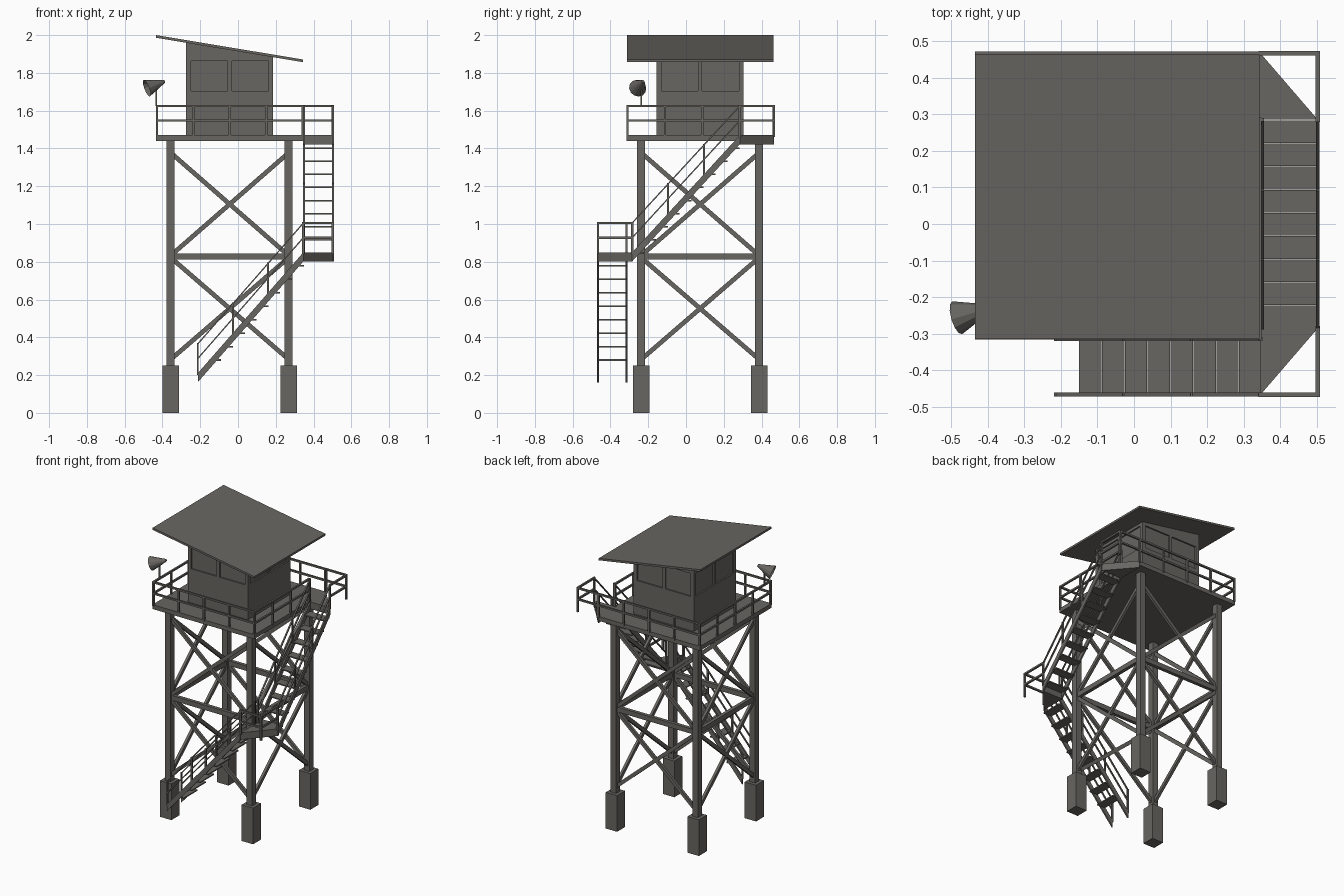
import bpy, bmesh, math
from mathutils import Vector, Matrix

if "Cube" in bpy.data.objects:
    bpy.data.objects.remove(bpy.data.objects["Cube"])

mat = bpy.data.materials.new("weathered_grey")
mat.diffuse_color = (0.14, 0.132, 0.12, 1)
mat.use_nodes = True
mat.node_tree.nodes["Principled BSDF"].inputs["Base Color"].default_value = mat.diffuse_color

CX, CY = -0.044, 0.075          # tower axis
LEG, DECK = 0.3125, 0.39        # half spacing of legs, half size of deck
DECK_Z, LAND_Z, RAIL_H = 1.47, 0.85, 0.155
IN, OUT = 0.35, 0.502           # stair lines measured outwards on the x side
YIN, YOUT = -0.314, -0.466      # stair lines on the front side


def finish(name, bm):
    bmesh.ops.recalc_face_normals(bm, faces=bm.faces)
    me = bpy.data.meshes.new(name)
    bm.to_mesh(me)
    bm.free()
    me.materials.append(mat)
    ob = bpy.data.objects.new(name, me)
    bpy.context.collection.objects.link(ob)
    return ob


def hull8(bm, a, b):
    """Solid between two matching outlines."""
    a = [bm.verts.new(v) for v in a]
    b = [bm.verts.new(v) for v in b]
    bm.faces.new(a)
    bm.faces.new(b)
    n = len(a)
    for i in range(n):
        j = (i + 1) % n
        bm.faces.new((a[i], a[j], b[j], b[i]))


def box(bm, x0, x1, y0, y1, z0, z1):
    ring = [(x0, y0), (x1, y0), (x1, y1), (x0, y1)]
    hull8(bm, [(x, y, z0) for x, y in ring], [(x, y, z1) for x, y in ring])


def post(bm, x, y, z0, z1, r):
    box(bm, x - r, x + r, y - r, y + r, z0, z1)


def beam(bm, p, q, w, h):
    """Bar with upright ends: w across, h vertically."""
    p, q = Vector(p), Vector(q)
    d = q - p
    s = Vector((-d.y, d.x, 0)).normalized() * w / 2
    u = Vector((0, 0, h / 2))
    corners = [s + u, s - u, -s - u, -s + u]
    hull8(bm, [p + c for c in corners], [q + c for c in corners])


def railing(bm, p, q, bays, t=0.012):
    """Top rail, middle rail and posts above a floor line p-q."""
    p, q = Vector(p), Vector(q)
    for h in (RAIL_H, RAIL_H / 2):
        up = Vector((0, 0, h))
        beam(bm, p + up, q + up, t, t)
    for i in range(bays + 1):
        c = p.lerp(q, i / bays)
        post(bm, c.x, c.y, c.z - 0.01, c.z + RAIL_H + t / 2, t / 2)


# footings and legs
legs = [(CX + sx * LEG, CY + sy * LEG) for sx, sy in ((-1, -1), (1, -1), (1, 1), (-1, 1))]
bm = bmesh.new()
for x, y in legs:
    post(bm, x, y, 0, 0.25, 0.0435)
finish("footings", bm)
bm = bmesh.new()
for x, y in legs:
    post(bm, x, y, 0.25, 1.44, 0.021)
finish("legs", bm)

# cross bracing on all four sides
bm = bmesh.new()
for i in range(4):
    a, b = Vector((*legs[i], 0)), Vector((*legs[(i + 1) % 4], 0))
    d = (b - a).normalized() * 0.02
    a, b = a + d, b - d
    at = lambda v, z: (v.x, v.y, z)
    beam(bm, at(a, 0.828), at(b, 0.828), 0.024, 0.034)
    for lo, hi in ((0.30, 0.805), (0.85, 1.36)):
        beam(bm, at(a, lo), at(b, hi), 0.018, 0.032)
        beam(bm, at(a, hi), at(b, lo), 0.018, 0.032)
finish("cross_braces", bm)

# deck and its railing
bm = bmesh.new()
box(bm, CX - DECK, CX + DECK, CY - DECK, CY + DECK, 1.44, DECK_Z)
finish("deck", bm)
x0, x1, y0, y1 = CX - DECK + .005, CX + DECK - .003, CY - DECK + .005, CY + DECK
bm = bmesh.new()
railing(bm, (x0, y0, DECK_Z), (x1, y0, DECK_Z), 4)
railing(bm, (x0, y0, DECK_Z), (x0, y1, DECK_Z), 4)
railing(bm, (x0, y1, DECK_Z), (x1, y1, DECK_Z), 4)
railing(bm, (x1, y0, DECK_Z), (x1, 0.285, DECK_Z), 3)
finish("deck_railing", bm)

# triangular landings with railings round the square corner
for name, z, s in (("lower", LAND_Z, -1), ("upper", DECK_Z, 1)):
    bm = bmesh.new()
    tri = [(IN - .004, s * 0.466), (OUT, s * 0.285), (IN - .004, s * 0.285)]
    hull8(bm, [(x, y, z - 0.048) for x, y in tri], [(x, y, z) for x, y in tri])
    finish(name + "_landing", bm)
    bm = bmesh.new()
    railing(bm, (IN - .004, s * 0.466, z), (OUT, s * 0.466, z), 1)
    railing(bm, (OUT, s * 0.466, z), (OUT, s * 0.285, z), 1)
    finish(name + "_landing_railing", bm)

# lower flight, along the front
string, rails, treads = bmesh.new(), bmesh.new(), bmesh.new()
for y in (YIN, YOUT):
    a, b = (-0.213, y, 0.21), (0.346, y, LAND_Z)
    off = Vector((0, 0, -0.024))
    beam(string, Vector(a) + off, Vector(b) + off, 0.010, 0.048)
    railing(rails, a, b, 3, 0.010)
for k in range(8):
    x, z = -0.15 + 0.0625 * k, 0.28 + 0.0714 * k
    box(treads, x, x + 0.061, YOUT, YIN, z - 0.004, z + 0.004)
for nm, b in (("stringers", string), ("handrails", rails), ("treads", treads)):
    finish("lower_stair_" + nm, b)

# upper flight, along the right side
string, rails, treads = bmesh.new(), bmesh.new(), bmesh.new()
for x in (IN, OUT):
    a, b = (x, -0.285, LAND_Z), (x, 0.285, DECK_Z)
    off = Vector((0, 0, -0.024))
    beam(string, Vector(a) + off, Vector(b) + off, 0.010, 0.048)
    railing(rails, a, b, 3, 0.010)
for k in range(9):
    y, z = -0.285 + 0.0633 * k, LAND_Z - 0.004 + 0.0695 * k
    box(treads, IN, OUT, y, y + 0.0618, z - 0.004, z + 0.004)
for nm, b in (("stringers", string), ("handrails", rails), ("treads", treads)):
    finish("upper_stair_" + nm, b)

# cabin with sloped top
H = 0.23
roof_z = lambda x: 1.993 - 0.166 * (x + 0.434)
bm = bmesh.new()
ring = [(CX - H, CY - H), (CX + H, CY - H), (CX + H, CY + H), (CX - H, CY + H)]
hull8(bm, [(x, y, DECK_Z) for x, y in ring], [(x, y, roof_z(x)) for x, y in ring])
cabin = finish("cabin", bm)

# two recessed windows cut in every wall
bm = bmesh.new()
for i in range(4):
    part = bmesh.new()
    for c in (-0.108, 0.108):
        box(part, c - 0.097, c + 0.097, -H - 0.02, -H + 0.010, 1.705, 1.864)
    part.transform(Matrix.Translation((CX, CY, 0)) @ Matrix.Rotation(i * math.pi / 2, 4, 'Z'))
    tmp = bpy.data.meshes.new("tmp")
    part.to_mesh(tmp)
    part.free()
    bm.from_mesh(tmp)
    bpy.data.meshes.remove(tmp)
cutter = finish("window_cutter", bm)
cutter.hide_render = True
mod = cabin.modifiers.new("windows", 'BOOLEAN')
mod.operation, mod.solver, mod.object = 'DIFFERENCE', 'EXACT', cutter
dg = bpy.context.evaluated_depsgraph_get()
cabin.data = bpy.data.meshes.new_from_object(cabin.evaluated_get(dg))
cabin.modifiers.clear()
bpy.data.objects.remove(cutter)

# lean-to roof
bm = bmesh.new()
beam(bm, (-0.434, CY, roof_z(-0.434)), (0.343, CY, roof_z(0.343)), 2 * DECK - .004, 0.014)
finish("roof", bm)

# searchlight: hollow cone on a short pole at the left rail
bm = bmesh.new()
res = bmesh.ops.create_cone(bm, cap_ends=True, segments=12, radius1=0.008, radius2=0.047, depth=0.105)
front = max(bm.faces, key=lambda f: f.calc_center_median().z)
bmesh.ops.inset_region(bm, faces=[front], thickness=0.004)
mid = front.calc_center_median()
for v in front.verts:
    v.co = mid + (v.co - mid) * 0.45 - Vector((0, 0, 0.05))
aim = Vector((-0.90, -0.27, -0.35)).normalized()
bm.transform(Matrix.Translation((-0.436, -0.242, 1.737)) @ aim.to_track_quat('Z', 'Y').to_matrix().to_4x4())
finish("searchlight", bm)
bm = bmesh.new()
post(bm, -0.434, -0.236, DECK_Z + RAIL_H, 1.72, 0.004)
finish("searchlight_pole", bm)
